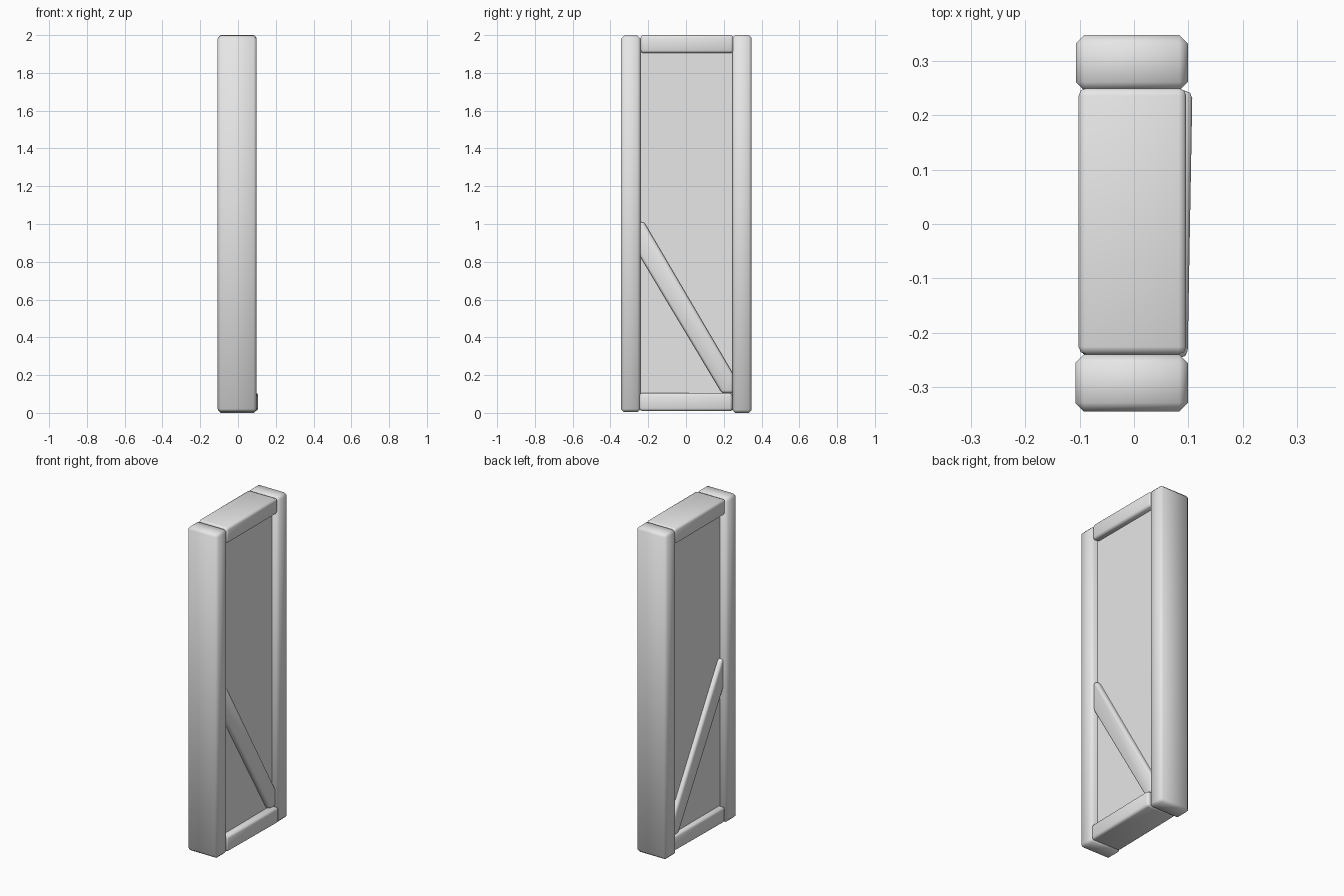
import bpy, bmesh, math

cube = bpy.data.objects.get("Cube")
if cube:
    bpy.data.objects.remove(cube, do_unlink=True)

grey = bpy.data.materials.new("plain_grey")
grey.use_nodes = True
grey.diffuse_color = (0.8, 0.8, 0.8, 1)
grey.node_tree.nodes["Principled BSDF"].inputs["Base Color"].default_value = (0.8, 0.8, 0.8, 1)


def beam(name, profile, x_min, x_max, bevel=0.0, segments=1, turn=0.0):
    """Extrude a (y, z) outline from x_min to x_max and soften its edges."""
    bm = bmesh.new()
    mid = (x_min + x_max) / 2
    half = (x_max - x_min) / 2
    face = bm.faces.new([bm.verts.new((-half, y, z)) for y, z in profile])
    out = bmesh.ops.extrude_face_region(bm, geom=[face])
    moved = [v for v in out["geom"] if isinstance(v, bmesh.types.BMVert)]
    bmesh.ops.translate(bm, verts=moved, vec=(2 * half, 0, 0))
    bmesh.ops.recalc_face_normals(bm, faces=bm.faces[:])
    if bevel:
        bmesh.ops.bevel(bm, geom=bm.edges[:], offset=bevel, segments=segments,
                        profile=0.5, affect='EDGES', clamp_overlap=True)
    mesh = bpy.data.meshes.new(name)
    bm.to_mesh(mesh)
    bm.free()
    mesh.materials.append(grey)
    obj = bpy.data.objects.new(name, mesh)
    obj.location.x = mid
    obj.rotation_euler.z = turn
    bpy.context.collection.objects.link(obj)
    bpy.ops.object.select_all(action='DESELECT')
    obj.select_set(True)
    bpy.context.view_layer.objects.active = obj
    bpy.ops.object.shade_smooth_by_angle(angle=math.radians(50))
    return obj


def box(y0, y1, z0, z1):
    return [(y0, z0), (y1, z0), (y1, z1), (y0, z1)]


# Upright posts
beam("front_post", box(-0.345, -0.24, 0.005, 1.997), -0.108, 0.099, 0.016)
beam("back_post", box(0.245, 0.348, 0.0, 2.0), -0.107, 0.099, 0.016)

# Rails between the posts; the lower one sits slightly askew
beam("top_rail", box(-0.24, 0.25, 1.905, 2.0), -0.102, 0.096, 0.014, 2)
beam("bottom_rail", box(-0.245, 0.247, 0.01, 0.105), -0.093, 0.103, 0.014, 2, -0.018)

# Recessed panel
beam("panel", box(-0.26, 0.26, 0.06, 1.94), -0.062, 0.06)

# Diagonal brace, cut to fit the frame
beam("diagonal_brace",
     [(-0.25, 0.84), (0.19, 0.105), (0.25, 0.105), (0.25, 0.205), (-0.222, 1.01), (-0.25, 1.01)],
     -0.087, 0.085, 0.018, 2)
